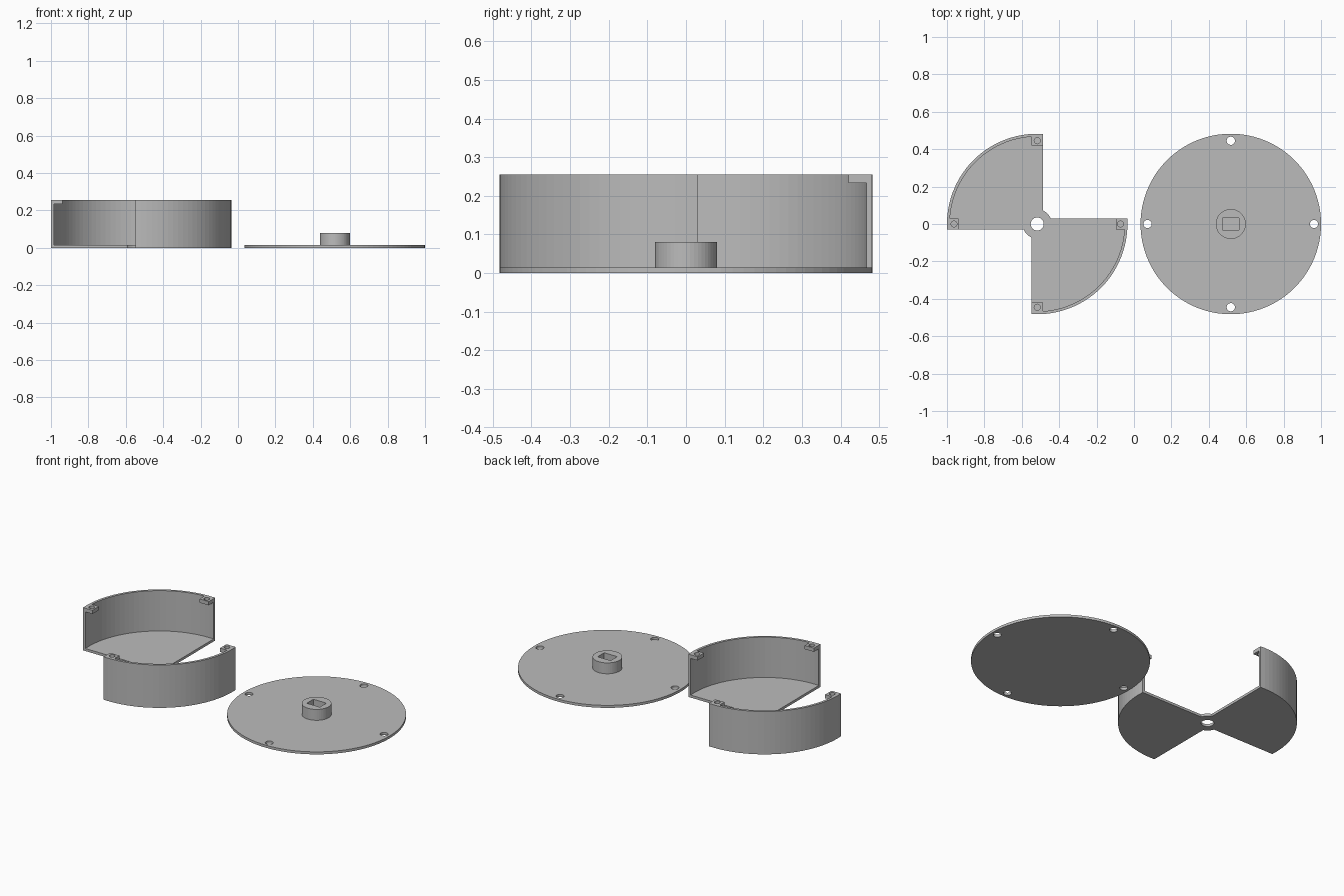
import bpy, bmesh
from math import sin, cos, asin, pi, radians

cube = bpy.data.objects.get("Cube")
if cube:
    bpy.data.objects.remove(cube, do_unlink=True)

RADIUS, WALL, FLOOR, HEIGHT = 0.4825, 0.015, 0.015, 0.255
HUB, HALF = 0.078, 0.03            # hub radius, overlap past the centre lines
SCREW = 0.445                      # distance of screw holes from the centre
OFFSET = 0.5175                    # both parts sit this far from x = 0

grey = bpy.data.materials.new("grey plastic")
grey.use_nodes = True
grey.diffuse_color = (0.5, 0.5, 0.5, 1)
grey.node_tree.nodes["Principled BSDF"].inputs["Base Color"].default_value = (0.5, 0.5, 0.5, 1)


def arc(r, start, end, n=28):
    return [(r * cos(start + (end - start) * i / n), r * sin(start + (end - start) * i / n))
            for i in range(n + 1)]


def circle(r, cx=0, cy=0, n=24):
    return [(cx + x, cy + y) for x, y in arc(r, 0, 2 * pi, n)[:-1]]


def plate(name, loops, z0, z1, x, turn=0):
    """Extrude an outline (first loop) with holes (other loops) from z0 to z1."""
    curve = bpy.data.curves.new(name, "CURVE")
    curve.dimensions = "2D"
    curve.fill_mode = "BOTH"
    curve.extrude = (z1 - z0) / 2
    for loop in loops:
        spline = curve.splines.new("POLY")
        spline.points.add(len(loop) - 1)
        for point, (px, py) in zip(spline.points, loop):
            point.co = (px, py, 0, 1)
        spline.use_cyclic_u = True
    helper = bpy.data.objects.new(name + " outline", curve)
    bpy.context.scene.collection.objects.link(helper)
    bpy.context.view_layer.update()
    deps = bpy.context.evaluated_depsgraph_get()
    mesh = bpy.data.meshes.new_from_object(helper.evaluated_get(deps))
    bpy.data.objects.remove(helper, do_unlink=True)
    bpy.data.curves.remove(curve)

    bm = bmesh.new()
    bm.from_mesh(mesh)
    bmesh.ops.remove_doubles(bm, verts=bm.verts, dist=1e-5)
    bmesh.ops.recalc_face_normals(bm, faces=bm.faces)
    for face in bm.faces:
        face.smooth = False
    bm.to_mesh(mesh)
    bm.free()
    mesh.materials.clear()
    mesh.materials.append(grey)
    obj = bpy.data.objects.new(name, mesh)
    obj.location = (x, 0, (z0 + z1) / 2)
    obj.rotation_euler.z = turn
    bpy.context.scene.collection.objects.link(obj)
    return obj


# Two-bladed floor: opposite quarter sectors joined by a round hub with a hole
a, b = asin(HALF / RADIUS), asin(HALF / HUB)
outline = []
for half in (0, pi):
    outline += arc(RADIUS, half + pi / 2 - a, half + pi + a)
    outline += arc(HUB, half + pi + b, half + 1.5 * pi - b, 8)
plate("tray_floor", [outline, circle(0.035)], 0, FLOOR, -OFFSET)

# Curved outer walls and the screw tabs at both ends of each wall
inner = RADIUS - WALL
c = asin(HALF / inner)
wall = arc(RADIUS, pi / 2 - a, pi + a) + arc(inner, pi + c, pi / 2 - c)
tab = [(-HALF, 0.42), (HALF, 0.42)] + arc(inner, pi / 2 - c, pi / 2 + c, 4)
for side, turn in (("back", 0), ("front", pi)):
    plate(side + "_wall", [wall], FLOOR, HEIGHT, -OFFSET, turn)
    for end, extra in (("inner", 0), ("outer", pi / 2)):
        plate(f"{side}_{end}_screw_tab", [tab, circle(0.016, 0, SCREW)],
              0.233, HEIGHT, -OFFSET, turn + extra)

# Round cover with four screw holes
holes = [circle(0.022, SCREW * cos(radians(d)), SCREW * sin(radians(d)))
         for d in (0, 90, 180, 270)]
plate("cover_disc", [circle(RADIUS, n=100)] + holes, 0, FLOOR, OFFSET)

# Raised boss with a rectangular shaft slot
slot = [(sx * 0.043, sy * 0.031) for sx, sy in ((-1, -1), (1, -1), (1, 1), (-1, 1))]
plate("shaft_boss", [circle(0.08, n=48), slot], FLOOR, 0.08, OFFSET)
